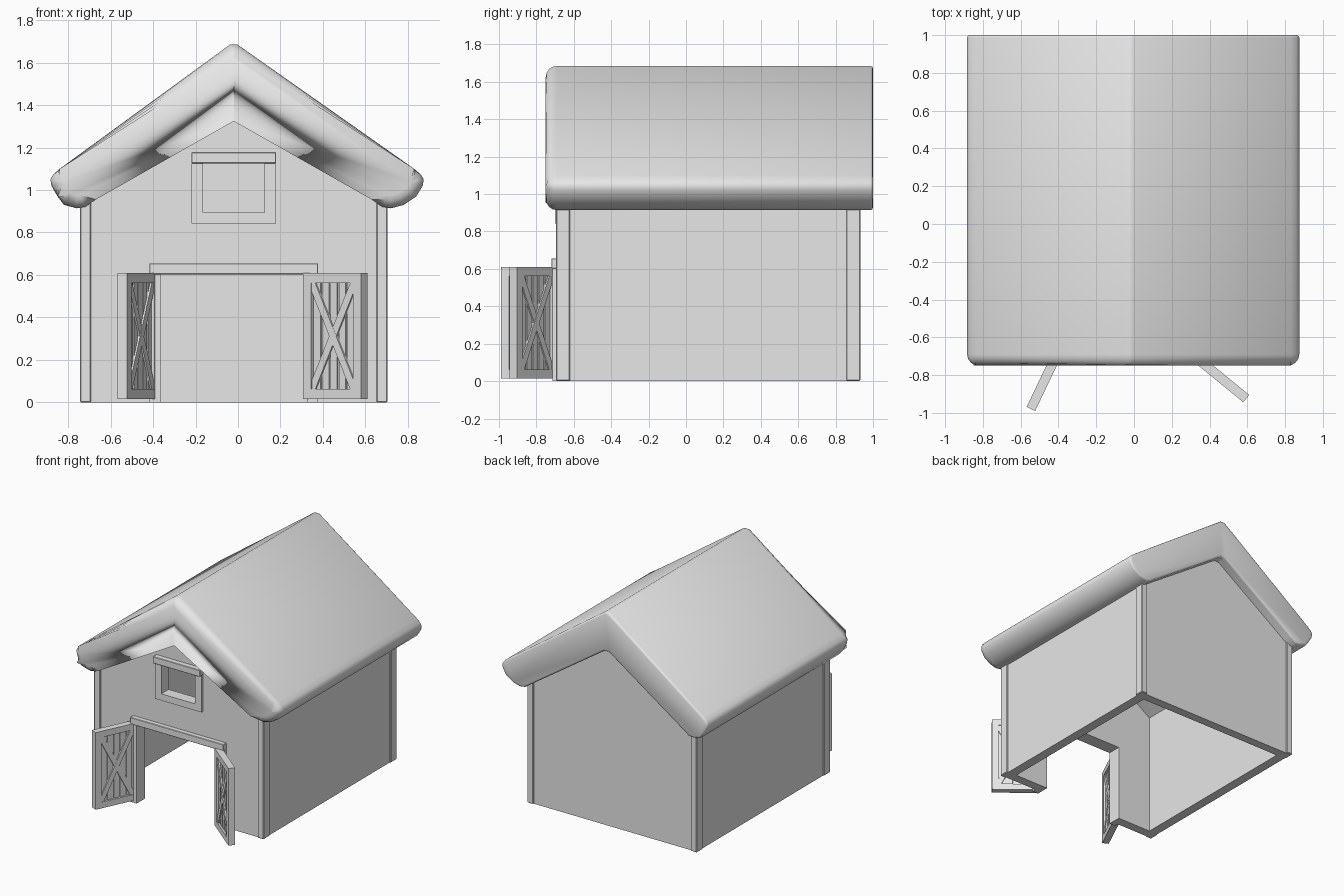
import bpy, bmesh, math
from mathutils import Matrix, Vector

cube = bpy.data.objects.get("Cube")
if cube:
    bpy.data.objects.remove(cube, do_unlink=True)

grey = bpy.data.materials.new("plain_grey")
grey.use_nodes = True
grey.diffuse_color = (0.8, 0.8, 0.8, 1)
grey.node_tree.nodes["Principled BSDF"].inputs["Base Color"].default_value = (0.8, 0.8, 0.8, 1)

CX = -0.02                    # centre line of the building
FRONT, BACK = -0.683, 0.92    # outer wall planes
OPEN_W, OPEN_H = 0.345, 0.603  # half width and height of the doorway


def finish(name, bm):
    bmesh.ops.recalc_face_normals(bm, faces=bm.faces)
    mesh = bpy.data.meshes.new(name)
    bm.to_mesh(mesh)
    bm.free()
    mesh.materials.append(grey)
    obj = bpy.data.objects.new(name, mesh)
    bpy.context.collection.objects.link(obj)
    return obj


def add_box(bm, lo, hi, matrix=Matrix(), bevel=0.0):
    lo, hi = Vector(lo), Vector(hi)
    place = matrix @ Matrix.Translation((lo + hi) / 2) @ Matrix.Diagonal((*(hi - lo), 1))
    verts = bmesh.ops.create_cube(bm, size=1, matrix=place)["verts"]
    if bevel:
        edges = {e for v in verts for e in v.link_edges}
        bmesh.ops.bevel(bm, geom=list(edges), offset=bevel, segments=1, affect='EDGES')


def box(name, lo, hi, bevel=0.0):
    bm = bmesh.new()
    add_box(bm, lo, hi, bevel=bevel)
    return finish(name, bm)


def prism(points, y0, y1):
    """Extrude an x-z outline along y; returns bmesh with its two caps."""
    bm = bmesh.new()
    front, back = ([bm.verts.new((x, y, z)) for x, z in points] for y in (y0, y1))
    caps = bm.faces.new(front), bm.faces.new(back[::-1])
    n = len(points)
    for i in range(n):
        j = (i + 1) % n
        bm.faces.new((front[i], back[i], back[j], front[j]))
    return bm, caps


def gable(half, eave, top, base):
    return [(CX - half, base), (CX + half, base), (CX + half, eave), (CX, top), (CX - half, eave)]


def cut(target, cutter):
    mod = target.modifiers.new("cut", 'BOOLEAN')
    mod.operation, mod.solver, mod.object = 'DIFFERENCE', 'EXACT', cutter
    bpy.context.view_layer.objects.active = target
    bpy.ops.object.modifier_apply(modifier=mod.name)
    bpy.data.objects.remove(cutter, do_unlink=True)


# Walls: hollow shell, open below and closed above by the roof
walls = finish("walls", prism(gable(0.715, 0.935, 1.42, 0), FRONT, BACK)[0])
cut(walls, finish("hollow", prism(gable(0.64, 1.1, 1.6, -0.1), -0.61, 0.85)[0]))
cut(walls, box("doorway", (CX - OPEN_W, -0.8, -0.1), (CX + OPEN_W, -0.5, OPEN_H)))
cut(walls, box("window_hole", (CX - 0.145, -0.8, 0.895), (CX + 0.145, -0.5, 1.126)))

# Corner posts
for side, sx in (("left", 1), ("right", -1)):
    xs = sorted((CX + sx * 0.672, CX + sx * 0.725))
    for end, y0, y1 in (("front", -0.694, -0.62), ("back", 0.857, 0.932)):
        box(f"{end}_{side}_post", (xs[0], y0, 0), (xs[1], y1, 0.96), 0.005)

# Roof: rounded chevron, soft at the front and tight at the back
half = [(0.018, 1.685), (0.85, 1.1), (0.88, 1.075), (0.895, 1.05), (0.89, 1.02), (0.86, 0.97),
        (0.8, 0.93), (0.74, 0.914), (0.7, 0.92), (0.65, 0.955), (0.02, 1.383)]
right_side = [(CX + x, z) for x, z in half]
left_side = [(CX - x * (0.965 if z > 0.92 and x > 0.8 else 1), z) for x, z in reversed(half)]
bm, (front_cap, back_cap) = prism(right_side + left_side, -0.75, 1.0)
for cap, size, steps in ((front_cap, 0.06, 4), (back_cap, 0.014, 2)):
    bmesh.ops.bevel(bm, geom=list(cap.edges), offset=size, segments=steps,
                    profile=0.5, affect='EDGES', clamp_overlap=False)
roof = finish("roof", bm)
roof.data.shade_smooth()

# Doorway trim
outer = OPEN_W + 0.053
box("door_header", (CX - outer, -0.72, OPEN_H), (CX + outer, -0.66, 0.655), 0.003)
for side, sx in (("left", 1), ("right", -1)):
    xs = sorted((CX + sx * OPEN_W, CX + sx * outer))
    box(f"{side}_door_jamb", (xs[0], -0.715, 0), (xs[1], -0.61, OPEN_H))

# Window trim
bm = bmesh.new()
for x0, x1, z0, z1 in ((-0.198, -0.145, 0.843, 1.126), (0.145, 0.198, 0.843, 1.126),
                       (-0.145, 0.145, 0.843, 0.895)):
    add_box(bm, (CX + x0, -0.7, z0), (CX + x1, -0.65, z1))
finish("window_frame", bm)
box("window_lintel", (CX - 0.2, -0.725, 1.126), (CX + 0.2, -0.65, 1.178), 0.003)


def door(name, hinge, angle):
    place = Matrix.Translation((*hinge, 0.015)) @ Matrix.Rotation(math.radians(angle), 4, 'Z')
    w, h, rim, d = 0.35, 0.595, 0.048, 0.025
    bm = bmesh.new()
    # frame
    for u in (0, w - rim):
        add_box(bm, (u, -d, 0), (u + rim, d, h), place)
    for z in (0, h - rim):
        add_box(bm, (rim, -d, z), (w - rim, d, z + rim), place)
    # thin backing with planks on it
    add_box(bm, (rim, -0.005, rim), (w - rim, 0.005, h - rim), place)
    count = 5
    pitch = (w - 2 * rim) / count
    for i in range(count):
        u = rim + i * pitch
        add_box(bm, (u + 0.005, -0.012, rim), (u + pitch - 0.005, 0.012, h - rim), place)
    # cross braces
    tilt = math.atan2(h - 2 * rim, w - 2 * rim)
    reach = math.hypot(h - 2 * rim, w - 2 * rim) / 2
    for sign, depth in ((1, 0.021), (-1, 0.020)):
        turn = place @ Matrix.Translation((w / 2, 0, h / 2)) @ Matrix.Rotation(sign * tilt, 4, 'Y')
        add_box(bm, (-reach, -depth, -0.019), (reach, depth, 0.019), turn)
    finish(name, bm)


# Open doors
door("right_door", (-0.395, -0.663), -115.5)
door("left_door", (0.323, -0.703), -39.2)
